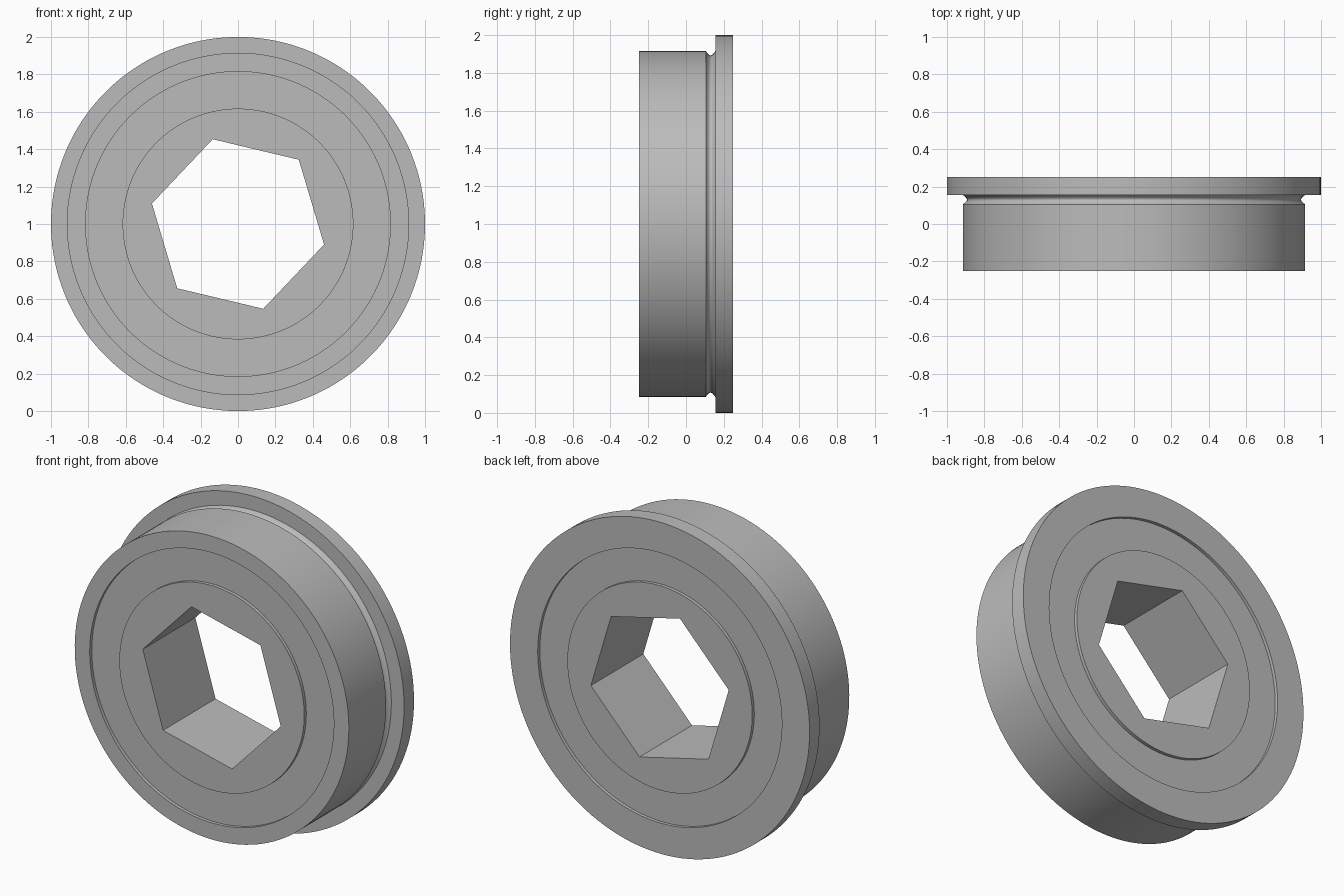
import bpy
import bmesh
from math import sin, cos, pi, radians

if "Cube" in bpy.data.objects:
    bpy.data.objects.remove(bpy.data.objects["Cube"], do_unlink=True)

SEGMENTS = 144
HEX_START = radians(-13.4)
HALF = 0.25           # half thickness of the bearing
RECESS = 0.02         # depth of the shield below the race faces

steel = bpy.data.materials.new("grey steel")
steel.use_nodes = True
steel.diffuse_color = (0.5, 0.5, 0.5, 1)
steel.node_tree.nodes["Principled BSDF"].inputs["Base Color"].default_value = steel.diffuse_color


def hex_radius(corner_radius, angle):
    """Distance from the centre to a hexagon's side in the given direction."""
    return corner_radius * cos(pi / 6) / cos(angle % (pi / 3) - pi / 6)


def ring_part(name, profile):
    """Sweep a closed profile of (radius, y, is_hexagonal) around the y axis."""
    bm = bmesh.new()
    loops = []
    for radius, y, hexagonal in profile:
        loop = []
        for i in range(SEGMENTS):
            turn = 2 * pi * (i + 1e-6) / SEGMENTS
            r = hex_radius(radius, turn) if hexagonal else radius
            a = turn + HEX_START
            loop.append(bm.verts.new((r * cos(a), y, 1 + r * sin(a))))
        loops.append(loop)
    for k, near in enumerate(loops):
        far = loops[(k + 1) % len(loops)]
        for i in range(SEGMENTS):
            j = (i + 1) % SEGMENTS
            bm.faces.new((near[i], near[j], far[j], far[i]))
    bmesh.ops.recalc_face_normals(bm, faces=bm.faces)
    mesh = bpy.data.meshes.new(name)
    bm.to_mesh(mesh)
    bm.free()
    mesh.materials.append(steel)
    obj = bpy.data.objects.new(name, mesh)
    bpy.context.collection.objects.link(obj)
    return obj


def round_profile(points):
    return [(r, y, False) for r, y in points]


# Outer race: body, rounded relief groove and rear flange
groove = [(0.915 - 0.022 * sin(pi * t / 8), 0.105 + 0.05 * t / 8) for t in range(9)]
outer_race = ring_part("outer_race", round_profile(
    [(0.815, -HALF), (0.915, -HALF)] + groove +
    [(1.0, 0.155), (1.0, HALF), (0.815, HALF)]))

# Shield: slightly sunk on both faces, tucked into both races
depth = HALF - RECESS
shield = ring_part("shield", round_profile(
    [(0.6, -depth), (0.83, -depth), (0.83, depth), (0.6, depth)]))

# Inner race: round outside, hexagonal bore
inner_race = ring_part("inner_race", [
    (0.473, -HALF, True), (0.617, -HALF, False),
    (0.617, HALF, False), (0.473, HALF, True)])

# Smooth the round walls, keep the rims and bore corners sharp
bpy.ops.object.select_all(action="DESELECT")
for part in (outer_race, shield, inner_race):
    part.select_set(True)
bpy.context.view_layer.objects.active = outer_race
bpy.ops.object.shade_smooth_by_angle(angle=radians(35))
